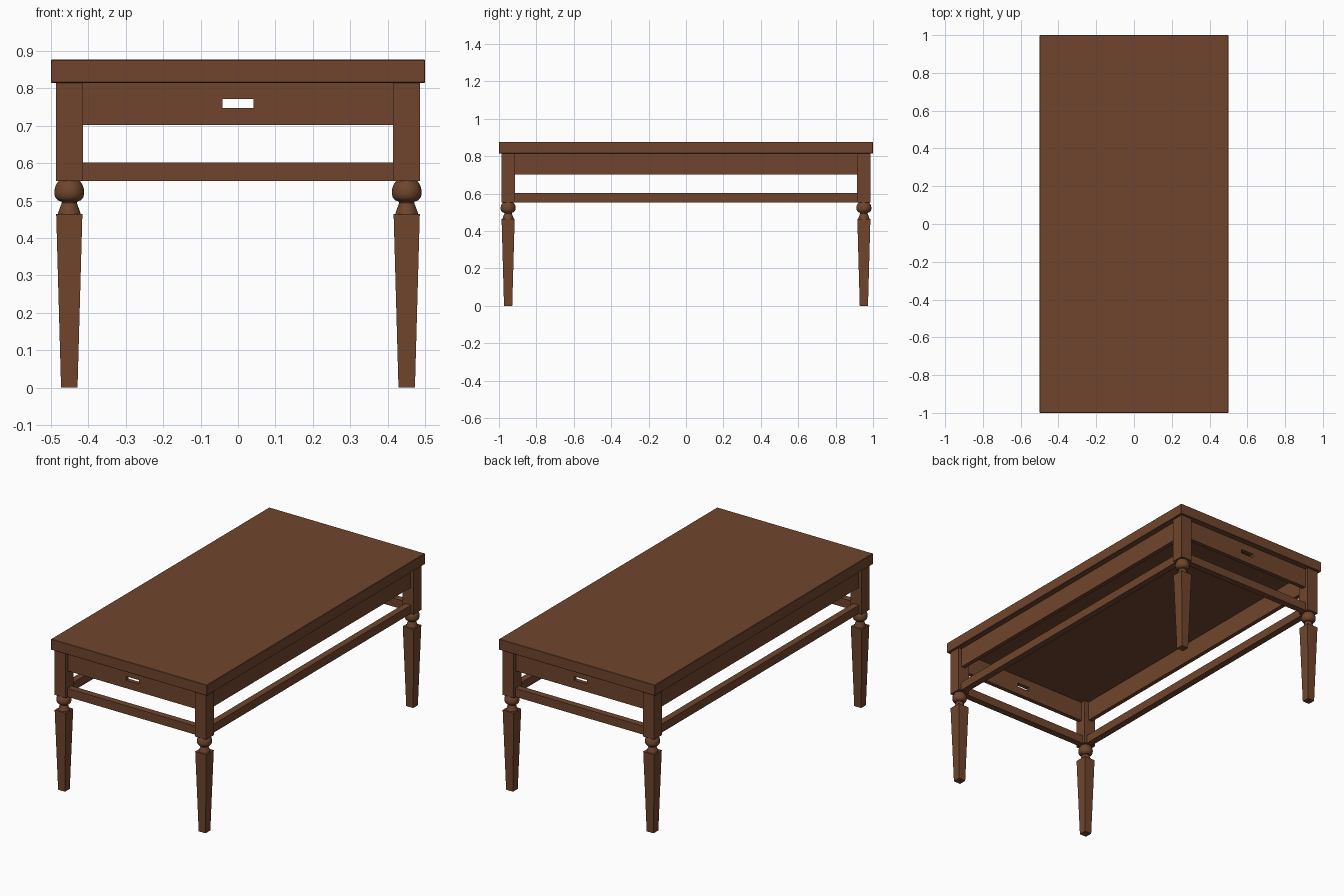
import bpy, bmesh, math

if "Cube" in bpy.data.objects:
    bpy.data.objects.remove(bpy.data.objects["Cube"])

wood = bpy.data.materials.new("brown wood")
wood.diffuse_color = (0.16, 0.06, 0.026, 1)
wood.use_nodes = True
wood.node_tree.nodes["Principled BSDF"].inputs["Base Color"].default_value = wood.diffuse_color

LX, LY = 0.451, 0.951      # leg centres
HALF = 0.036               # half width of the leg block


def finish(bm, name):
    bmesh.ops.recalc_face_normals(bm, faces=bm.faces)
    me = bpy.data.meshes.new(name)
    bm.to_mesh(me)
    bm.free()
    me.materials.append(wood)
    ob = bpy.data.objects.new(name, me)
    bpy.context.collection.objects.link(ob)
    return ob


def loft(bm, cx, cy, rings, n, phase=0.0):
    """Closed solid from (radius, z) rings with n sides."""
    loops = [[bm.verts.new((cx + r * math.cos(phase + 2 * math.pi * i / n),
                            cy + r * math.sin(phase + 2 * math.pi * i / n), z))
              for i in range(n)] for r, z in rings]
    for a, b in zip(loops, loops[1:]):
        for i in range(n):
            j = (i + 1) % n
            f = bm.faces.new((a[i], a[j], b[j], b[i]))
            f.smooth = n > 4
    bm.faces.new(loops[0][::-1])
    bm.faces.new(loops[-1])


def box(name, x0, x1, y0, y1, z0, z1, bevel=0.0):
    bm = bmesh.new()
    bmesh.ops.create_cube(bm, size=1)
    for v in bm.verts:
        v.co = ((x0 + x1) / 2 + v.co.x * (x1 - x0),
                (y0 + y1) / 2 + v.co.y * (y1 - y0),
                (z0 + z1) / 2 + v.co.z * (z1 - z0))
    if bevel:
        bmesh.ops.bevel(bm, geom=bm.edges[:], offset=bevel, segments=1, affect='EDGES')
    return finish(bm, name)


def slotted_panel(name, y0, y1):
    """End apron with a rectangular finger slot cut through."""
    xs = (-0.418, -0.041, 0.041, 0.418)
    zs = (0.702, 0.748, 0.771, 0.816)
    bm = bmesh.new()
    g = [[bm.verts.new((x, y0, z)) for z in zs] for x in xs]
    for i in range(3):
        for k in range(3):
            if (i, k) != (1, 1):
                bm.faces.new((g[i][k], g[i + 1][k], g[i + 1][k + 1], g[i][k + 1]))
    ext = bmesh.ops.extrude_face_region(bm, geom=bm.faces[:], use_keep_orig=True)
    for v in ext["geom"]:
        if isinstance(v, bmesh.types.BMVert):
            v.co.y = y1
    return finish(bm, name)


# table top
box("table_top", -0.5, 0.5, -1, 1, 0.815, 0.877, 0.002)

# legs: upper block, turned ball and neck, tapered square foot
S2, Q = math.sqrt(2), math.pi / 4
ball = [(0.020, 0.494), (0.0195, 0.499), (0.030, 0.501)]
ball = [(0.031, 0.462), (0.029, 0.470), (0.020, 0.494), (0.022, 0.498), (0.031, 0.501),
        (0.037, 0.508), (0.0395, 0.516), (0.040, 0.524), (0.0385, 0.534),
        (0.035, 0.543), (0.029, 0.552)]
for fy, end in ((-1, "front"), (1, "back")):
    for fx, side in ((-1, "left"), (1, "right")):
        bm = bmesh.new()
        cx, cy = fx * LX, fy * LY
        loft(bm, cx, cy, [(0.022 * S2, 0), (0.035 * S2, 0.464)], 4, Q)
        loft(bm, cx, cy, ball, 32)
        loft(bm, cx, cy, [(HALF * S2, 0.552), (HALF * S2, 0.816)], 4, Q)
        ob = finish(bm, f"{end}_{side}_leg")
        bpy.context.view_layer.objects.active = ob
        ob.select_set(True)
        bpy.ops.object.shade_smooth_by_angle(angle=math.radians(35))
        ob.select_set(False)

# aprons and lower rails on all four sides
for s, end, side in ((-1, "front", "left"), (1, "back", "right")):
    a, b = sorted((s * (LY + 0.016), s * (LY - 0.008)))
    slotted_panel(f"{end}_apron", a, b)
    a, b = sorted((s * (LX + 0.016), s * (LX - 0.008)))
    box(f"{side}_apron", a, b, -0.918, 0.918, 0.702, 0.816)
    box(f"{end}_rail", -0.418, 0.418, s * LY - 0.019, s * LY + 0.019, 0.553, 0.602)
    box(f"{side}_rail", s * LX - 0.019, s * LX + 0.019, -0.918, 0.918, 0.553, 0.602)
